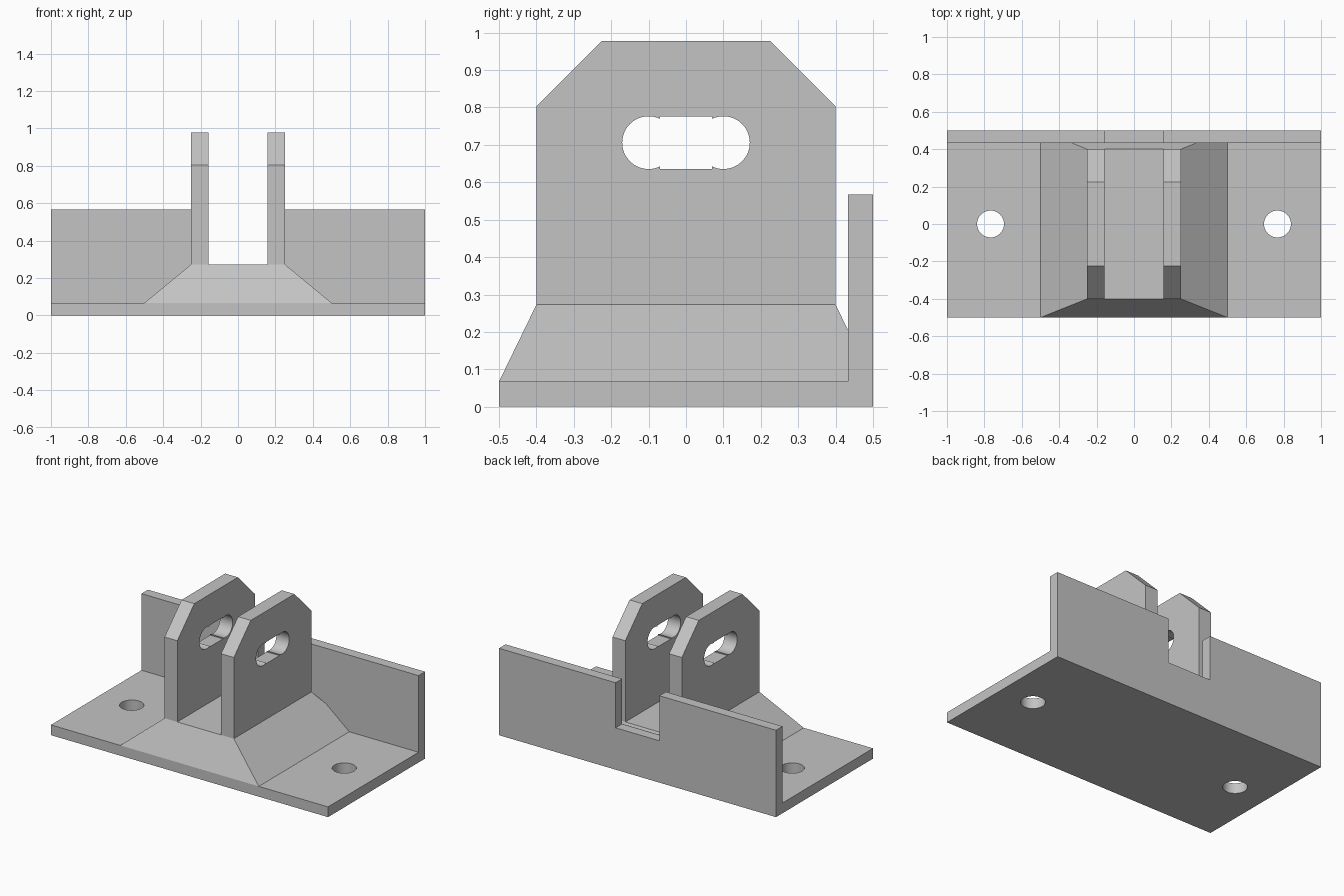
import bpy, bmesh
from math import pi, sin, cos
from mathutils import Vector

if "Cube" in bpy.data.objects:
    bpy.data.objects.remove(bpy.data.objects["Cube"])

PLATE = 0.067      # thickness of base and wall
DECK = 0.273       # top of the pedestal
LUG_IN, LUG_OUT = 0.158, 0.25
WALL_Y = 0.5 - PLATE
AXES = {"X": Vector((1, 0, 0)), "Z": Vector((0, 0, 1))}

grey = bpy.data.materials.new("plain grey")
grey.use_nodes = True
COLOUR = (0.55, 0.55, 0.55, 1)
grey.diffuse_color = COLOUR
grey.node_tree.nodes["Principled BSDF"].inputs["Base Color"].default_value = COLOUR


def finish(name, bm):
    bmesh.ops.recalc_face_normals(bm, faces=bm.faces)
    mesh = bpy.data.meshes.new(name)
    bm.to_mesh(mesh)
    bm.free()
    mesh.materials.append(grey)
    obj = bpy.data.objects.new(name, mesh)
    bpy.context.collection.objects.link(obj)
    return obj


def prism(name, outline, axis, start, end):
    """Extrude an outline: (y, z) points along X, or (x, y) points along Z."""
    bm = bmesh.new()
    place = (lambda a, b: (start, a, b)) if axis == "X" else (lambda a, b: (a, b, start))
    face = bm.faces.new([bm.verts.new(place(a, b)) for a, b in outline])
    out = bmesh.ops.extrude_face_region(bm, geom=[face])
    moved = [v for v in out["geom"] if isinstance(v, bmesh.types.BMVert)]
    bmesh.ops.translate(bm, verts=moved, vec=AXES[axis] * (end - start))
    return finish(name, bm)


def arc(cx, cy, r, a0, a1, steps):
    return [(cx + r * cos(a0 + (a1 - a0) * i / steps),
             cy + r * sin(a0 + (a1 - a0) * i / steps)) for i in range(steps + 1)]


def rect(x0, x1, y0, y1):
    return [(x0, y0), (x1, y0), (x1, y1), (x0, y1)]


def cut(obj, cutter):
    mod = obj.modifiers.new("cut", "BOOLEAN")
    mod.operation = "DIFFERENCE"
    mod.solver = "EXACT"
    mod.object = cutter
    bpy.ops.object.select_all(action="DESELECT")
    bpy.context.view_layer.objects.active = obj
    obj.select_set(True)
    bpy.ops.object.modifier_apply(modifier=mod.name)
    bpy.data.objects.remove(cutter)


def smooth(obj):
    bpy.ops.object.select_all(action="DESELECT")
    bpy.context.view_layer.objects.active = obj
    obj.select_set(True)
    bpy.ops.object.shade_smooth_by_angle(angle=pi / 7)


# Base plate and back wall as one angle section
angle = prism("base_and_back_wall",
              [(-0.5, 0), (0.5, 0), (0.5, 0.567), (WALL_Y, 0.567),
               (WALL_Y, PLATE), (-0.5, PLATE)], "X", -1, 1)
# Notch in the wall behind the gap between the lugs
cut(angle, prism("notch_cutter", rect(-LUG_IN, LUG_IN, 0.38, 0.6), "Z", DECK, 0.7))
# Bolt holes
for side in (-1, 1):
    hole = arc(side * 0.767, 0, 0.072, 0, 2 * pi, 48)[:-1]
    cut(angle, prism("hole_cutter", hole, "Z", -0.1, 0.2))
smooth(angle)

# Pedestal: tapered block whose back is sliced off by the wall
bm = bmesh.new()
low = [bm.verts.new((x, y, PLATE)) for x, y in rect(-0.5, 0.5, -0.5, 0.5)]
high = [bm.verts.new((x, y, DECK)) for x, y in rect(-LUG_OUT, LUG_OUT, -0.4, 0.4)]
bm.faces.new(low)
bm.faces.new(high)
for i in range(4):
    j = (i + 1) % 4
    bm.faces.new((low[i], low[j], high[j], high[i]))
bmesh.ops.bisect_plane(bm, geom=bm.verts[:] + bm.edges[:] + bm.faces[:],
                       plane_co=(0, WALL_Y, 0), plane_no=(0, 1, 0), clear_outer=True)
bmesh.ops.holes_fill(bm, edges=[e for e in bm.edges if e.is_boundary])
finish("pedestal", bm)

# Two lugs with chamfered tops; each slot has round ends and a wider middle
lug_outline = [(-0.4, DECK), (0.4, DECK), (0.4, 0.803), (0.225, 0.978),
               (-0.225, 0.978), (-0.4, 0.803)]
SLOT_Z, SLOT_R, MID = 0.706, 0.0705, 0.07
lip = 2.01         # angle at which the round end meets the middle
right_end = arc(0.1, SLOT_Z, SLOT_R, -lip, lip, 40)
left_end = arc(-0.1, SLOT_Z, SLOT_R, pi - lip, pi + lip, 40)
slot = ([(MID, SLOT_Z - SLOT_R)] + right_end + [(MID, SLOT_Z + SLOT_R),
        (-MID, SLOT_Z + SLOT_R)] + left_end + [(-MID, SLOT_Z - SLOT_R)])
for name, x0, x1 in (("left_lug", LUG_IN, LUG_OUT), ("right_lug", -LUG_OUT, -LUG_IN)):
    lug = prism(name, lug_outline, "X", x0, x1)
    cut(lug, prism("slot_cutter", slot, "X", x0 - 0.1, x1 + 0.1))
    smooth(lug)
